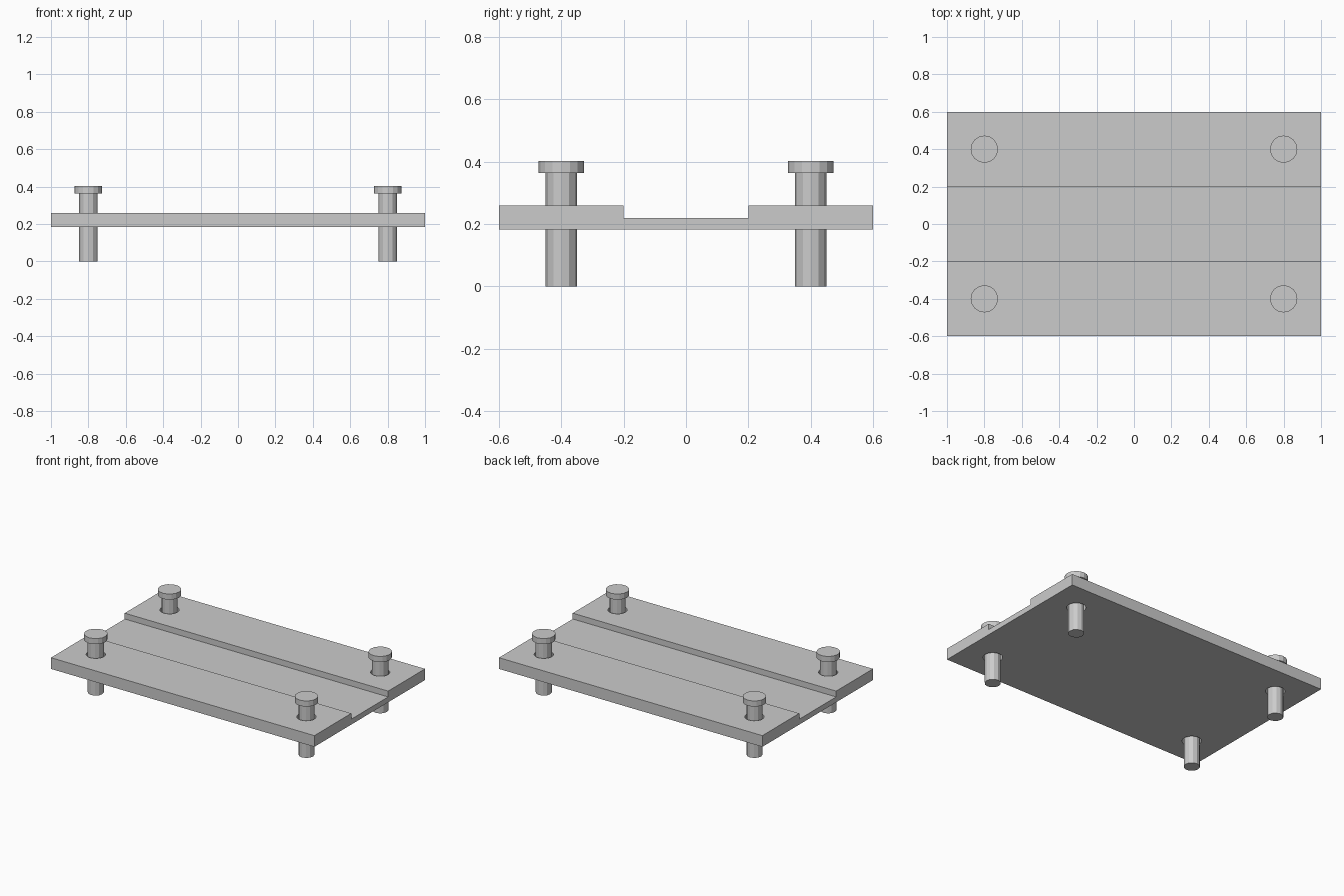
import bpy, bmesh
from mathutils import Vector

if "Cube" in bpy.data.objects:
    bpy.data.objects.remove(bpy.data.objects["Cube"], do_unlink=True)

BASE, TOP, CHANNEL = 0.183, 0.26, 0.22
HEAD_BASE, HEAD_TOP = 0.363, 0.402
BOLTS = [(x, y) for x in (-0.8, 0.8) for y in (-0.4, 0.4)]

grey = bpy.data.materials.new("light_grey")
grey.use_nodes = True
colour = (0.6, 0.6, 0.6, 1)
grey.diffuse_color = colour
grey.node_tree.nodes["Principled BSDF"].inputs["Base Color"].default_value = colour


def finish(bm, name):
    bmesh.ops.recalc_face_normals(bm, faces=bm.faces)
    mesh = bpy.data.meshes.new(name)
    bm.to_mesh(mesh)
    bm.free()
    mesh.materials.append(grey)
    obj = bpy.data.objects.new(name, mesh)
    bpy.context.collection.objects.link(obj)
    return obj


def add_prism(bm, x, y, radius, z0, z1, sides):
    made = bmesh.ops.create_cone(bm, cap_ends=True, segments=sides,
                                 radius1=radius, radius2=radius, depth=z1 - z0)
    bmesh.ops.translate(bm, verts=made["verts"], vec=(x, y, (z0 + z1) / 2))


# Plate with a shallow channel along its length
profile = [(-0.6, BASE), (0.6, BASE), (0.6, TOP), (0.2, TOP),
           (0.2, CHANNEL), (-0.2, CHANNEL), (-0.2, TOP), (-0.6, TOP)]
bm = bmesh.new()
face = bm.faces.new([bm.verts.new((-1, y, z)) for y, z in profile])
ext = bmesh.ops.extrude_face_region(bm, geom=[face])
moved = [v for v in ext["geom"] if isinstance(v, bmesh.types.BMVert)]
bmesh.ops.translate(bm, verts=moved, vec=Vector((2, 0, 0)))
plate = finish(bm, "channel_plate")

# Clearance holes
bm = bmesh.new()
for x, y in BOLTS:
    add_prism(bm, x, y, 0.06, 0.1, 0.35, 24)
cutter = finish(bm, "hole_cutter")
cutter.hide_render = True
cutter.hide_viewport = True
cut = plate.modifiers.new("holes", "BOOLEAN")
cut.operation = "DIFFERENCE"
cut.solver = "EXACT"
cut.object = cutter

# Bolts: faceted shafts under round heads
for x, y in BOLTS:
    name = ("back" if y > 0 else "front") + ("_left" if x > 0 else "_right")
    bm = bmesh.new()
    add_prism(bm, x, y, 0.05, 0, HEAD_BASE, 12)
    finish(bm, name + "_bolt_shaft")
    bm = bmesh.new()
    add_prism(bm, x, y, 0.073, HEAD_BASE, HEAD_TOP, 16)
    finish(bm, name + "_bolt_head")
